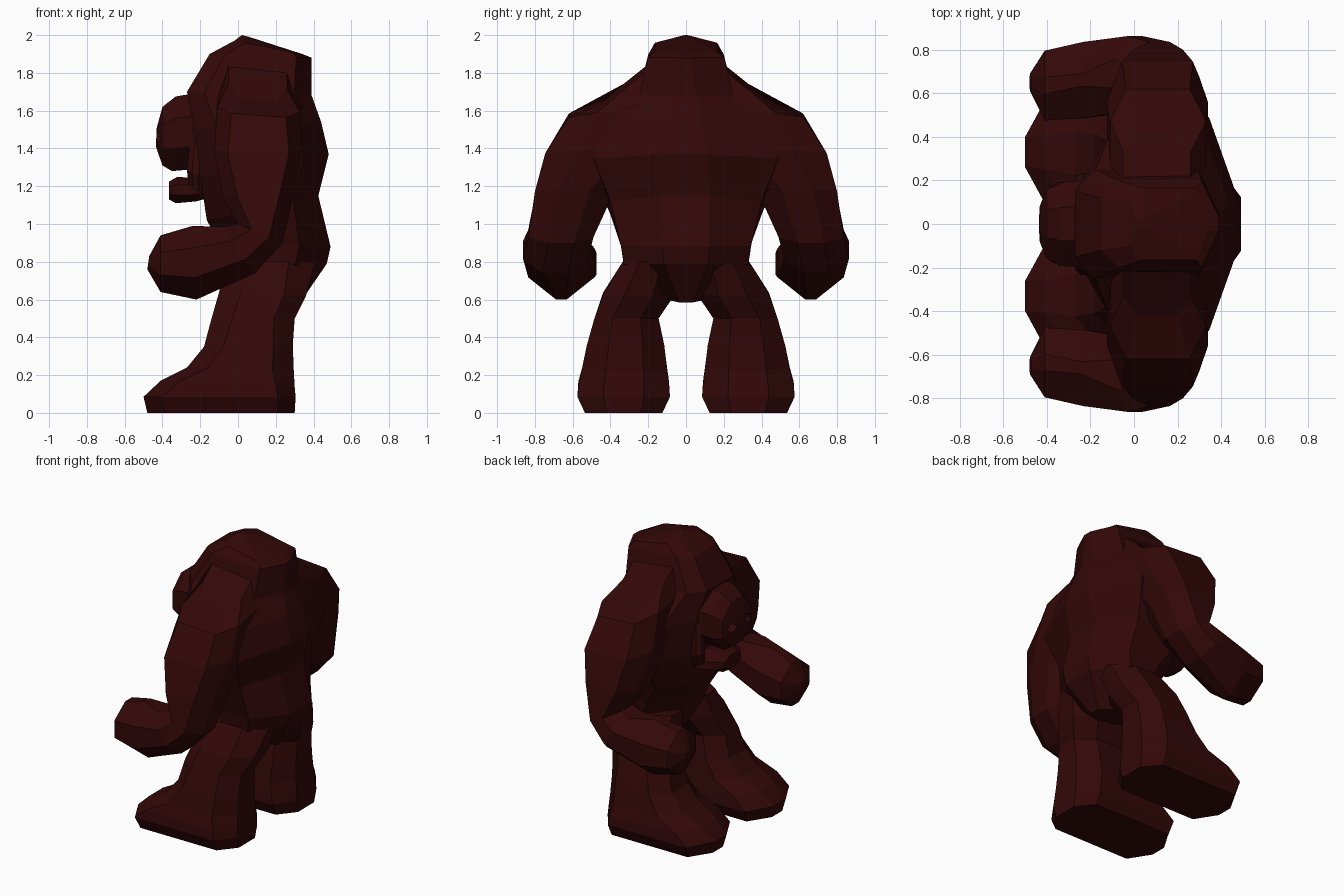
import bpy, bmesh
from mathutils import Vector

hide = bpy.data.materials.new("dark red hide")
hide.diffuse_color = (0.033, 0.0024, 0.0026, 1)


def ring(a, b, y0, y1, tilt=0.0, c=0.3, cu=None, cf=None):
    """Octagon spanning a->b in the side plane and y0->y1 across; tilt drops the outer edge.
    c, cf and cu are the corner cuts across the back, across the front and along."""
    a, b = Vector((a[0], 0, a[1])), Vector((b[0], 0, b[1]))
    k = c if cu is None else cu
    f = c if cf is None else cf
    pts = []
    for u, v in ((0, f), (0, 1 - f), (k, 1), (1 - k, 1),
                 (1, 1 - c), (1, c), (1 - k, 0), (k, 0)):
        p = a.lerp(b, u)
        p.y = y0 + (y1 - y0) * v
        p.z -= tilt * (v - 0.5)
        pts.append(p)
    return pts


def loft(name, rings, mirror=False):
    """Skin a closed body through a list of octagon rings."""
    bm = bmesh.new()
    rows = [[bm.verts.new(p) for p in r] for r in rings]
    for lo, hi in zip(rows, rows[1:]):
        for i in range(8):
            j = (i + 1) % 8
            bm.faces.new((lo[i], lo[j], hi[j], hi[i]))
    bm.faces.new(rows[0])
    bm.faces.new(rows[-1])
    bmesh.ops.recalc_face_normals(bm, faces=bm.faces)
    me = bpy.data.meshes.new(name)
    bm.to_mesh(me)
    bm.free()
    me.materials.append(hide)
    ob = bpy.data.objects.new(name, me)
    bpy.context.collection.objects.link(ob)
    if mirror:
        m = ob.modifiers.new("mirror", 'MIRROR')
        m.use_axis = (False, True, False)
        m.use_mirror_merge = False
    return ob


def mid(a, b, h, c=0.3, cu=None, cf=None):
    return ring(a, b, -h, h, 0, c, cu, cf)


# torso, from crotch up to the narrow hunched neck
loft("torso", [
    mid((0.02, 0.62), (0.33, 0.585), 0.09),
    mid((-0.05, 0.78), (0.47, 0.79), 0.33, 0.32),
    mid((-0.10, 0.90), (0.49, 0.88), 0.345, 0.32, 0.28),
    mid((-0.165, 1.02), (0.425, 1.15), 0.40, 0.34, 0.22, 0.3),
    mid((-0.20, 1.25), (0.48, 1.37), 0.49, 0.39, 0.2, 0.27),
    mid((-0.23, 1.50), (0.44, 1.54), 0.42, 0.40, 0.18, 0.25),
    mid((-0.27, 1.70), (0.39, 1.68), 0.25, 0.40, 0.14, 0.2),
    mid((-0.15, 1.90), (0.39, 1.88), 0.20, 0.42, 0.15, 0.2),
    mid((-0.02, 1.97), (0.34, 1.90), 0.165, 0.42, 0.15, 0.2),
    mid((0.02, 2.00), (0.06, 1.99), 0.02),
])

# shoulder, upper arm, bent forearm and fist
loft("arm", [
    ring((-0.05, 1.79), (0.26, 1.76), 0.12, 0.42, 0.24, 0.3, 0.2),
    ring((-0.11, 1.65), (0.33, 1.62), 0.02, 0.62, 0.12, 0.25, 0.17),
    ring((-0.125, 1.40), (0.34, 1.40), 0.12, 0.745, 0.05, 0.3, 0.15),
    ring((-0.08, 1.14), (0.30, 1.18), 0.38, 0.80, 0, 0.3, 0.2),
    ring((0.0, 1.00), (0.235, 0.90), 0.49, 0.835),
    ring((-0.08, 0.985), (0.09, 0.74), 0.52, 0.862),
    ring((-0.24, 0.99), (-0.22, 0.60), 0.485, 0.835, 0, 0.42, 0.3),
    ring((-0.41, 0.94), (-0.41, 0.64), 0.475, 0.795, 0, 0.38, 0.3),
    ring((-0.47, 0.83), (-0.48, 0.76), 0.61, 0.69),
], mirror=True)

# leg with a long flat foot
loft("leg", [
    ring((-0.48, 0.0), (0.30, 0.0), 0.125, 0.535, 0, 0.28, 0.12, 0.36),
    ring((-0.50, 0.085), (0.305, 0.085), 0.085, 0.575, 0, 0.28, 0.12, 0.36),
    ring((-0.41, 0.17), (0.30, 0.14), 0.09, 0.57, 0, 0.28, 0.14, 0.34),
    ring((-0.27, 0.24), (0.295, 0.23), 0.10, 0.55, 0, 0.28, 0.2),
    ring((-0.18, 0.35), (0.29, 0.36), 0.115, 0.525, 0, 0.28, 0.22),
    ring((-0.14, 0.50), (0.30, 0.50), 0.145, 0.485, 0, 0.28, 0.25),
    ring((-0.10, 0.64), (0.36, 0.62), 0.06, 0.44, 0, 0.3, 0.25),
    ring((-0.06, 0.80), (0.41, 0.80), 0.04, 0.335),
], mirror=True)

# head, from the face back into the hood
head = loft("head", [
    mid((-0.435, 1.41), (-0.43, 1.51), 0.08),
    mid((-0.40, 1.31), (-0.40, 1.62), 0.16),
    mid((-0.35, 1.28), (-0.33, 1.675), 0.19),
    mid((-0.24, 1.29), (-0.24, 1.69), 0.20),
    mid((-0.10, 1.32), (-0.10, 1.62), 0.17),
])

# eye sockets cut into the face
sockets = loft("socket_cutter", [
    ring((-0.50, 1.43), (-0.50, 1.50), 0.04, 0.14, 0.02),
    ring((-0.385, 1.44), (-0.385, 1.49), 0.055, 0.12, 0.02),
], mirror=True)
sockets.hide_render = True
sockets.hide_set(True)
cut = head.modifiers.new("sockets", 'BOOLEAN')
cut.object = sockets
cut.operation = 'DIFFERENCE'
cut.solver = 'EXACT'

# protruding lower jaw and its hinges
loft("jaw", [
    mid((-0.365, 1.13), (-0.365, 1.225), 0.09),
    mid((-0.33, 1.11), (-0.32, 1.25), 0.14),
    mid((-0.22, 1.12), (-0.20, 1.24), 0.19),
    mid((-0.08, 1.16), (-0.08, 1.30), 0.16),
])
loft("jaw_hinge", [
    ring((-0.26, 1.20), (-0.19, 1.16), 0.14, 0.20),
    ring((-0.27, 1.28), (-0.18, 1.25), 0.15, 0.235),
    ring((-0.25, 1.50), (-0.16, 1.50), 0.14, 0.21),
], mirror=True)
